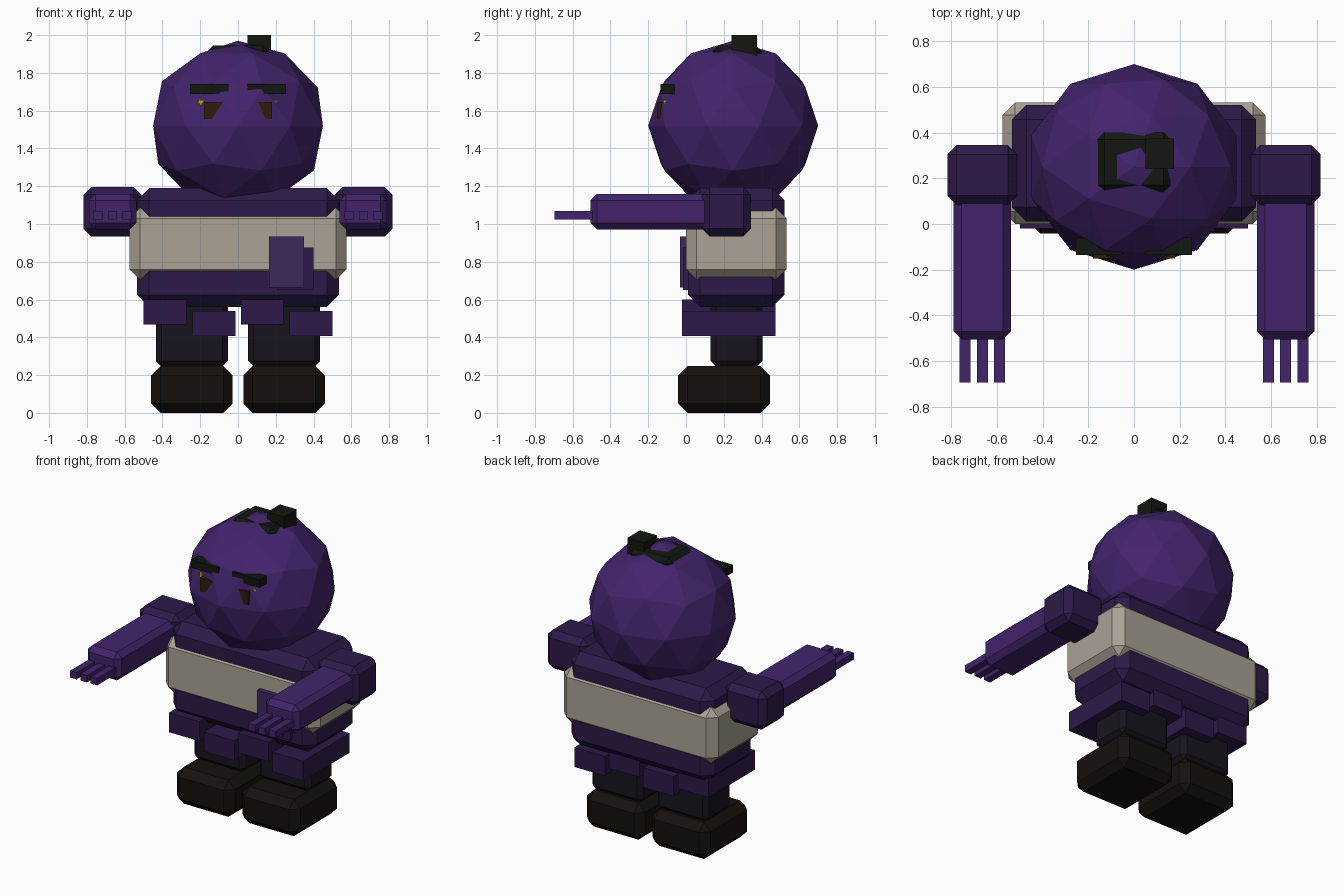
import bpy, bmesh
from mathutils import Matrix, Vector

if "Cube" in bpy.data.objects:
    bpy.data.objects.remove(bpy.data.objects["Cube"])


def material(name, r, g, b):
    m = bpy.data.materials.new(name)
    m.diffuse_color = (r, g, b, 1)
    m.use_nodes = True
    m.node_tree.nodes["Principled BSDF"].inputs["Base Color"].default_value = m.diffuse_color
    return m


PURPLE = material("purple", 0.055, 0.017, 0.15)
DARK = material("dark_purple", 0.026, 0.010, 0.068)
PATCH = material("patch_purple", 0.045, 0.023, 0.11)
CLOTH = material("cloth", 0.40, 0.36, 0.30)
LEG = material("leg_dark", 0.009, 0.007, 0.013)
BOOT = material("boot_dark", 0.008, 0.005, 0.004)
HAIR = material("hair_dark", 0.006, 0.008, 0.005)
BROWN = material("eye_brown", 0.03, 0.012, 0.003)
YELLOW = material("eye_yellow", 0.5, 0.4, 0.01)


def finish(name, bm, mat):
    me = bpy.data.meshes.new(name)
    bm.to_mesh(me)
    bm.free()
    me.materials.append(mat)
    ob = bpy.data.objects.new(name, me)
    bpy.context.collection.objects.link(ob)
    return ob


def box(name, x, y, z, mat, bevel=0.0):
    """Box from (min, max) ranges with an optional single chamfer."""
    lo, hi = Vector((x[0], y[0], z[0])), Vector((x[1], y[1], z[1]))
    bm = bmesh.new()
    bmesh.ops.create_cube(bm, size=1, matrix=Matrix.LocRotScale((lo + hi) / 2, None, hi - lo))
    if bevel:
        bmesh.ops.bevel(bm, geom=bm.edges[:], offset=bevel, segments=1, affect='EDGES')
    return finish(name, bm, mat)


def ball(name, loc, radius, mat, subdiv, scale=(1, 1, 1)):
    bm = bmesh.new()
    bmesh.ops.create_icosphere(bm, subdivisions=subdiv, radius=radius,
                               matrix=Matrix.LocRotScale(Vector(loc), None, Vector(scale)))
    return finish(name, bm, mat)


def pair(name, x, y, z, mat, bevel=0.0):
    """Box on the +x side and its mirror image."""
    box(name + "_right", x, y, z, mat, bevel)
    box(name + "_left", (-x[1], -x[0]), y, z, mat, bevel)


# head and topknot
ball("head", (0, 0.25, 1.52), 0.45, PURPLE, 2, (1.05, 1, 1))
box("hair_cap", (-0.16, 0.16), (0.14, 0.40), (1.83, 1.945), HAIR, 0.03)
box("topknot", (0.05, 0.175), (0.24, 0.375), (1.885, 2.0), HAIR)

# face
pair("brow", (0.05, 0.255), (-0.135, -0.06), (1.687, 1.74), HAIR)
pair("eye", (0.04, 0.18), (-0.15, -0.08), (1.555, 1.645), BROWN)
for side, s in (("right", 1), ("left", -1)):
    ball("eye_glint_" + side, (s * 0.19, -0.095, 1.64), 0.03, YELLOW, 1)

# body
box("torso", (-0.535, 0.535), (0.01, 0.522), (0.56, 1.19), DARK, 0.065)
box("belly_band", (-0.575, 0.575), (0.0, 0.532), (0.705, 1.085), CLOTH, 0.055)
box("front_patch", (0.165, 0.35), (-0.032, 0.02), (0.665, 0.934), PATCH)
box("back_patch", (0.21, 0.40), (-0.015, 0.03), (0.65, 0.875), DARK)

# skirt panels, alternating in height
for i, (x0, top) in enumerate(((-0.5, 0.6), (-0.24, 0.54), (0.015, 0.6), (0.273, 0.54))):
    box(f"skirt_panel_{i + 1}", (x0, x0 + 0.227), (-0.02, 0.475), (top - 0.132, top), DARK)

# arms
pair("shoulder", (0.512, 0.817), (0.084, 0.345), (0.935, 1.195), DARK, 0.04)
pair("arm", (0.538, 0.79), (-0.505, 0.2), (0.97, 1.16), PURPLE, 0.035)
for i, x0 in enumerate((0.564, 0.64, 0.717)):
    pair(f"finger_{i + 1}", (x0, x0 + 0.048), (-0.695, -0.48), (1.024, 1.07), PURPLE)

# legs
pair("leg", (0.053, 0.435), (0.13, 0.405), (0.245, 0.64), LEG, 0.03)
pair("boot", (0.028, 0.46), (-0.042, 0.445), (0.0, 0.247), BOOT, 0.05)
